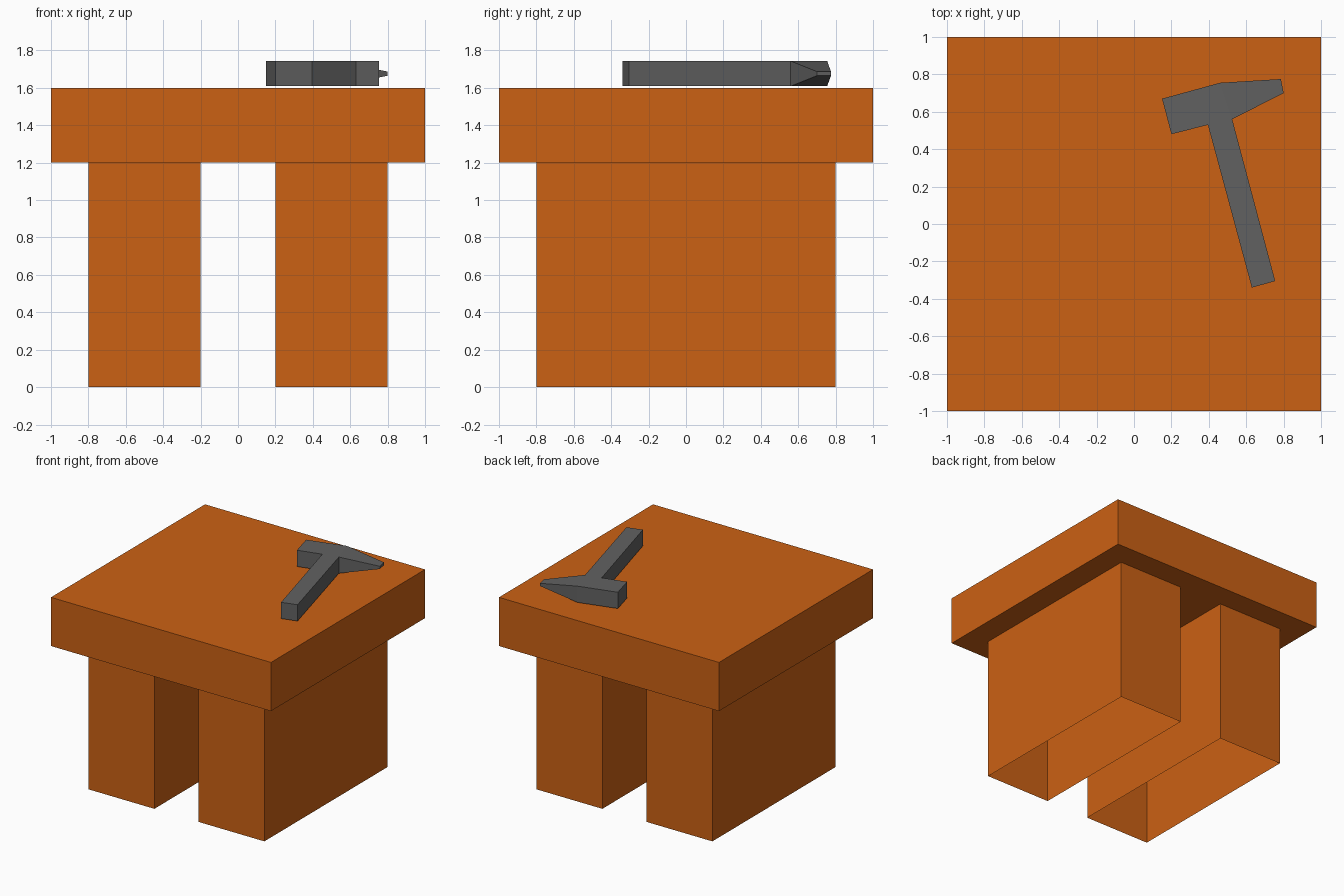
import bpy, bmesh
from mathutils import Matrix, Vector

if "Cube" in bpy.data.objects:
    bpy.data.objects.remove(bpy.data.objects["Cube"])


def material(name, rgb):
    m = bpy.data.materials.new(name)
    m.diffuse_color = (*rgb, 1)
    m.use_nodes = True
    m.node_tree.nodes["Principled BSDF"].inputs["Base Color"].default_value = m.diffuse_color
    return m


def add_object(name, bm, mat):
    mesh = bpy.data.meshes.new(name)
    bm.to_mesh(mesh)
    bm.free()
    mesh.materials.append(mat)
    obj = bpy.data.objects.new(name, mesh)
    bpy.context.collection.objects.link(obj)
    return obj


def box(name, center, size, mat, tube=False):
    bm = bmesh.new()
    bmesh.ops.create_cube(bm, size=1, matrix=Matrix.LocRotScale(Vector(center), None, Vector(size)))
    if tube:  # open at both ends
        bm.normal_update()
        ends = [f for f in bm.faces if abs(f.normal.z) > 0.5]
        bmesh.ops.delete(bm, geom=ends, context='FACES')
    return add_object(name, bm, mat)


orange = material("orange_wood", (0.6, 0.12, 0.007))
dark = material("dark_metal", (0.12, 0.12, 0.12))

# Table slab and two wide legs, hollow and open underneath
box("table_top", (0, 0, 1.4), (2, 2, 0.4), orange)
for side, x in (("left", -0.5), ("right", 0.5)):
    box(side + "_leg", (x, 0, 0.6), (0.6, 1.6, 1.2), orange, tube=True)

# Hammer lying on the table: outline with half thickness, thin at the peen tip
FULL, TIP, MID = 0.067, 0.011, 1.676
outline = [
    (0.15, 0.67, FULL), (0.20, 0.48, FULL), (0.395, 0.53, FULL),
    (0.63, -0.34, FULL), (0.755, -0.305, FULL), (0.525, 0.56, FULL),
    (0.80, 0.70, TIP), (0.785, 0.775, TIP), (0.46, 0.755, FULL),
]
bm = bmesh.new()
top = [bm.verts.new((x, y, MID + h)) for x, y, h in outline]
bottom = [bm.verts.new((x, y, MID - h)) for x, y, h in outline]
# Flat head and handle region, then the tapering peen
for region in ([0, 1, 2, 5, 8], [2, 3, 4, 5], [5, 6, 7, 8]):
    bm.faces.new([top[i] for i in region])
    bm.faces.new([bottom[i] for i in reversed(region)])
# Side walls
for i in range(len(outline)):
    j = (i + 1) % len(outline)
    bm.faces.new((bottom[i], bottom[j], top[j], top[i]))
bmesh.ops.recalc_face_normals(bm, faces=bm.faces)
add_object("hammer", bm, dark)
